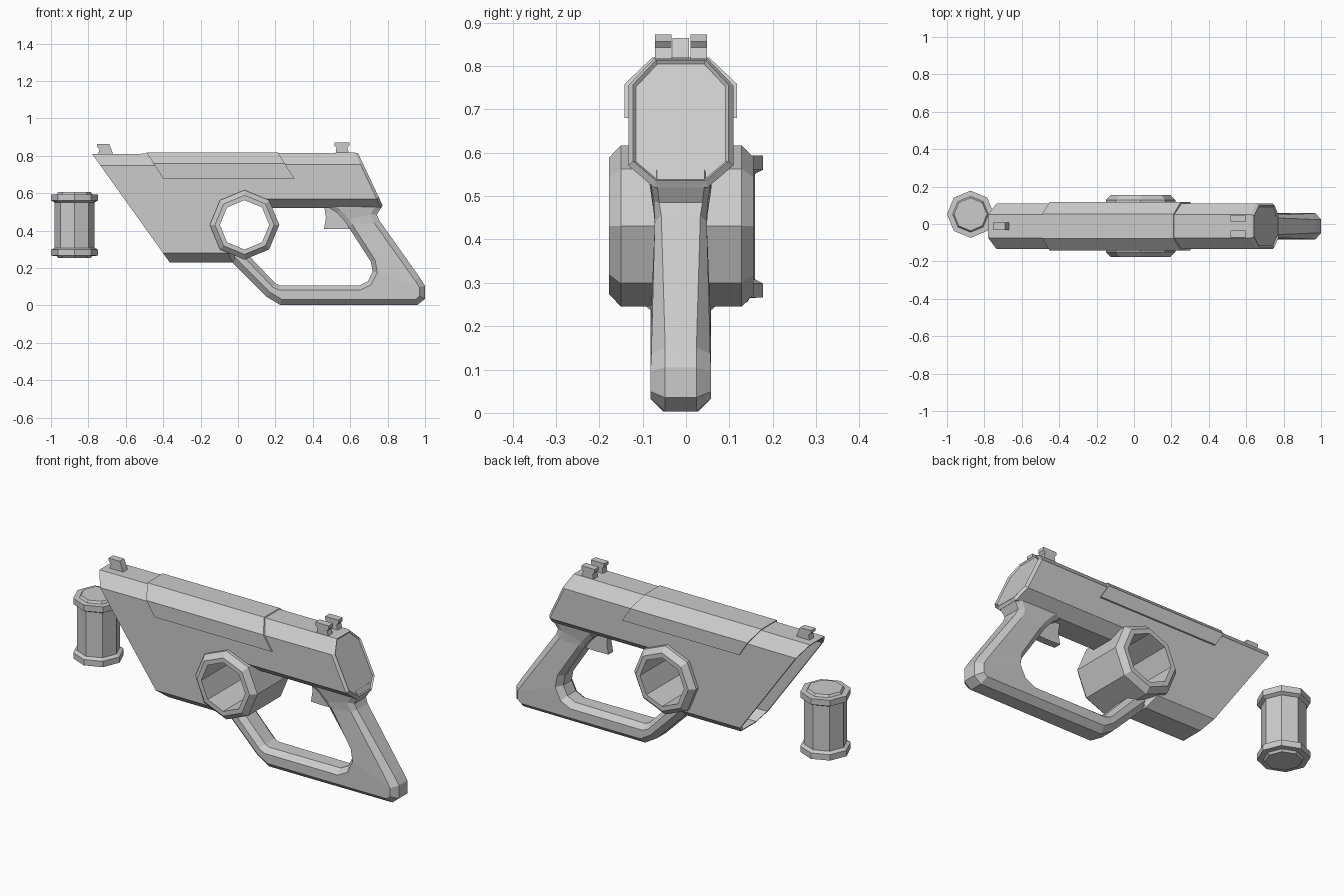
import bpy, bmesh, math
from mathutils import Vector

if "Cube" in bpy.data.objects:
    bpy.data.objects.remove(bpy.data.objects["Cube"])

YC = -0.012  # middle plane of the body


def to_object(name, bm):
    bmesh.ops.recalc_face_normals(bm, faces=bm.faces)
    me = bpy.data.meshes.new(name)
    bm.to_mesh(me)
    bm.free()
    ob = bpy.data.objects.new(name, me)
    bpy.context.collection.objects.link(ob)
    return ob


def loft(rings, closed=False):
    """Skin a list of equal rings; returns bmesh and the two end caps."""
    bm = bmesh.new()
    vs = [[bm.verts.new(p) for p in r] for r in rings]
    n = len(rings[0])
    pairs = list(zip(vs, vs[1:])) + ([(vs[-1], vs[0])] if closed else [])
    for a, b in pairs:
        for i in range(n):
            j = (i + 1) % n
            bm.faces.new((a[i], a[j], b[j], b[i]))
    caps = [] if closed else [bm.faces.new(vs[0][::-1]), bm.faces.new(vs[-1])]
    bmesh.ops.recalc_face_normals(bm, faces=bm.faces)
    return bm, caps


def octagon_rings(profile, place):
    """Eight-sided rings from (radius, height) pairs."""
    return [[place(r * math.cos(k * math.pi / 4), r * math.sin(k * math.pi / 4), h)
             for k in range(8)] for r, h in profile]


def prism(name, pts, y0, y1):
    bm, _ = loft([[(x, y, z) for x, z in pts] for y in (y0, y1)])
    return to_object(name, bm)


def offset(path, dists):
    """Offset an open 2D path to its left with mitred corners."""
    p = [Vector(q) for q in path]
    nor = [Vector((-(b - a).y, (b - a).x)).normalized() for a, b in zip(p, p[1:])]
    out = []
    for i, q in enumerate(p):
        a, b = nor[max(i - 1, 0)], nor[min(i, len(nor) - 1)]
        out.append(q + (a + b) / (1 + a.dot(b)) * dists)
    return out


# Main body: chamfered sections with slanted ends, from muzzle to rear
rings = []
for tx, tz, bx, bz in ((-0.78, .81, -0.365, .23), (-0.3, .812, -0.03, .23),
                       (-0.1, .813, 0.12, .52), (0.625, .817, 0.765, .52)):
    t, b = Vector((tx, 0, tz)), Vector((bx, 0, bz))
    tc, bc = t.lerp(b, .062 / (tz - bz)), b.lerp(t, .05 / (tz - bz))
    rings.append([p + Vector((0, YC + y, 0)) for p, y in (
        (t, -.062), (t, .062), (tc, .121), (bc, .121),
        (b, .062), (b, -.062), (bc, -.121), (tc, -.121))])
bm, (front, rear) = loft(rings)
# rear cap rim and recessed plate
bmesh.ops.inset_region(bm, faces=[rear], thickness=.012, depth=.014)
bmesh.ops.inset_region(bm, faces=[rear], thickness=.007, depth=-.008)
# hollow muzzle
bmesh.ops.inset_region(bm, faces=[front], thickness=.014, depth=0)
ext = bmesh.ops.extrude_face_region(bm, geom=[front])
bmesh.ops.translate(bm, vec=(.2, 0, 0),
                    verts=[v for v in ext["geom"] if isinstance(v, bmesh.types.BMVert)])
if front.is_valid and front in bm.faces[:]:
    bmesh.ops.delete(bm, geom=[front], context='FACES_ONLY')
body = to_object("main_body", bm)

# Cross tube, eight-sided with a through hole
place_tube = lambda a, b, h: (.035 + a, h, .431 + b)
bm, _ = loft(octagon_rings([(.158, -.177), (.186, -.15), (.186, .128), (.158, .156),
                            (.132, .156), (.132, -.177)], place_tube), closed=True)
to_object("cross_tube", bm)

# Cut the tube's hole through the body
bm, _ = loft(octagon_rings([(.145, -.4), (.145, .4)], place_tube))
cutter = to_object("hole_cutter", bm)
cutter.hide_render = True
mod = body.modifiers.new("hole", 'BOOLEAN')
mod.operation, mod.object, mod.solver = 'DIFFERENCE', cutter, 'EXACT'
bpy.context.view_layer.objects.active = body
bpy.ops.object.modifier_apply(modifier=mod.name)
bpy.data.objects.remove(cutter)

# Top cover: slightly wider panel wrapped over the body
section = [(-.13, .68), (-.13, .758), (-.066, .819), (.066, .819), (.13, .758), (.13, .68)]
bm, _ = loft([[(x + (.819 - z) * .64, YC + y, z) for y, z in section] for x in (-.49, .212)])
to_object("top_cover", bm)

# Guard and grip: chamfered loop between an outer and an inner path
outer = [(-.08, .28), (.155, .045), (.225, .003), (.96, .003), (1, .035), (1, .105),
         (.97, .152), (.755, .455), (.742, .485), (.77, .53), (.755, .56)]
inner = [(.04, .285), (.2, .118), (.225, .107), (.65, .107), (.695, .13), (.72, .18),
         (.71, .235), (.59, .42), (.575, .445), (.53, .495), (.44, .55)]
width = [.07, .07, .07, .07, .07, .07, .068, .06, .062, .07, .075]
flat = [.04, .04, .04, .036, .036, .036, .036, .045, .05, .055, .055]
outer_c, inner_c = offset(outer, .03), offset(inner, -.024)
rings = []
for o, oc, ic, i, w, f in zip(outer, outer_c, inner_c, inner, width, flat):
    rings.append([(p[0], YC + y, p[1]) for p, y in (
        (o, -f), (o, f), (oc, w), (ic, w), (i, f), (i, -f), (ic, -w), (oc, -w))])
bm, _ = loft(rings)
to_object("guard_and_grip", bm)

# Trigger
prism("trigger", [(.46, .54), (.47, .47), (.46, .41), (.52, .408), (.6, .41),
                  (.62, .46), (.56, .54)], YC - .02, YC + .02)

# Sights: one waisted profile, one at the front and two at the rear
sight = [(0, .052), (0, .036), (.014, .024), (.006, -.012), (.09, -.012),
         (.079, .02), (.066, .052)]
prism("front_sight", [(-.755 + x, .812 + z) for x, z in sight], YC - .019, YC + .019)
for label, y in (("left", -.041), ("right", .041)):
    prism("rear_sight_" + label, [(.515 + x * s, .82 + z) for x, z, s in (
        (0, .052, 1), (0, .036, 1), (.012, .024, 1), (.006, -.012, 1),
        (.08, -.012, 1), (.07, .022, 1), (.08, .036, 1), (.08, .052, 1))],
        YC + y - .019, YC + y + .019)

# Separate canister with wide end rims
bm, _ = loft(octagon_rings([(.088, .254), (.096, .265), (.126, .266), (.126, .298),
                            (.107, .308), (.107, .551), (.126, .561), (.126, .593),
                            (.096, .594), (.088, .606)],
                           lambda a, b, h: (-.874 + a, .052 + b, h)))
to_object("canister", bm)
